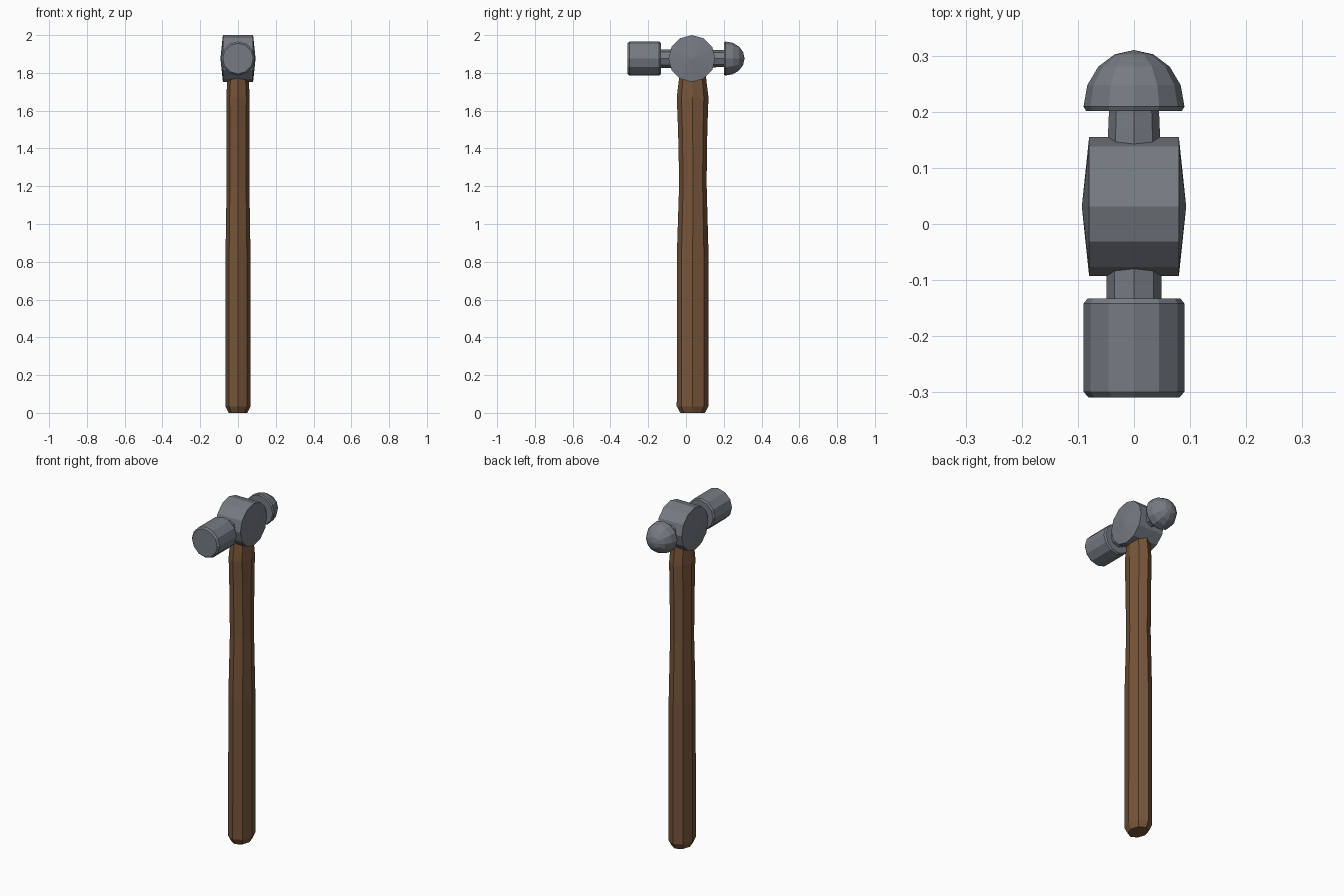
import bpy, bmesh, math
from mathutils import Vector

if "Cube" in bpy.data.objects:
    bpy.data.objects.remove(bpy.data.objects["Cube"])


def material(name, rgb):
    m = bpy.data.materials.new(name)
    m.diffuse_color = (*rgb, 1)
    m.use_nodes = True
    m.node_tree.nodes["Principled BSDF"].inputs["Base Color"].default_value = m.diffuse_color
    return m


WOOD = material("brown wood", (0.185, 0.090, 0.042))
STEEL = material("grey steel", (0.180, 0.198, 0.225))


def loft(name, rings, sides, mat):
    """Skin rings given as (centre, u axis, v axis); zero-size rings become a point."""
    bm = bmesh.new()
    loops = []
    for c, u, v in rings:
        c, u, v = Vector(c), Vector(u), Vector(v)
        if u.length < 1e-6:
            loops.append([bm.verts.new(c)])
            continue
        loops.append([bm.verts.new(c + u * math.cos(2 * math.pi * i / sides)
                                   + v * math.sin(2 * math.pi * i / sides))
                      for i in range(sides)])
    for a, b in zip(loops, loops[1:]):
        for i in range(sides):
            j = (i + 1) % sides
            if len(a) == 1:
                bm.faces.new((a[0], b[i], b[j]))
            elif len(b) == 1:
                bm.faces.new((a[i], a[j], b[0]))
            else:
                bm.faces.new((a[i], a[j], b[j], b[i]))
    for end in (loops[0], loops[-1]):
        if len(end) > 1:
            bm.faces.new(end)
    bmesh.ops.recalc_face_normals(bm, faces=bm.faces)
    me = bpy.data.meshes.new(name)
    bm.to_mesh(me)
    bm.free()
    me.materials.append(mat)
    ob = bpy.data.objects.new(name, me)
    bpy.context.collection.objects.link(ob)
    return ob


HZ = 1.876  # height of the head's axis


def turned(name, profile, sides):
    """Part turned around the head's y axis from (y, radius) pairs."""
    return loft(name, [((0, y, HZ), (r, 0, 0), (0, 0, r)) for y, r in profile], sides, STEEL)


# handle: z, half width in x, front y, back y
stations = [(0.0, 0.050, -0.030, 0.100), (0.035, 0.066, -0.049, 0.119),
            (0.85, 0.066, -0.048, 0.119), (1.22, 0.060, -0.036, 0.109),
            (1.50, 0.061, -0.042, 0.113), (1.67, 0.062, -0.049, 0.119),
            (1.76, 0.057, -0.038, 0.108), (1.84, 0.052, -0.032, 0.100)]
loft("handle", [((0, (f + b) / 2, z), (w, 0, 0), (0, (b - f) / 2, 0))
                for z, w, f, b in stations], 8, WOOD)

# eye: drum across x with shallow conical cheeks
R = 0.124
loft("head_eye", [((x, 0.031, HZ), (0, r, 0), (0, 0, r))
                  for x, r in ((-0.093, 0), (-0.08, R), (0.08, R), (0.093, 0))], 12, STEEL)

# striking face and its neck
turned("striking_face", [(-0.309, 0.081), (-0.299, 0.09), (-0.142, 0.09), (-0.133, 0.083)], 12)
turned("front_neck", [(-0.14, 0.049), (-0.05, 0.049)], 8)

# rounded peen and its neck
turned("rear_neck", [(0.10, 0.047), (0.168, 0.046), (0.215, 0.044)], 8)
turned("peen", [(0.201, 0.085), (0.209, 0.09)]
       + [(0.209 + 0.101 * math.sin(math.radians(a)), 0.09 * math.cos(math.radians(a)))
          for a in (22.5, 45, 67.5)] + [(0.31, 0)], 12)
